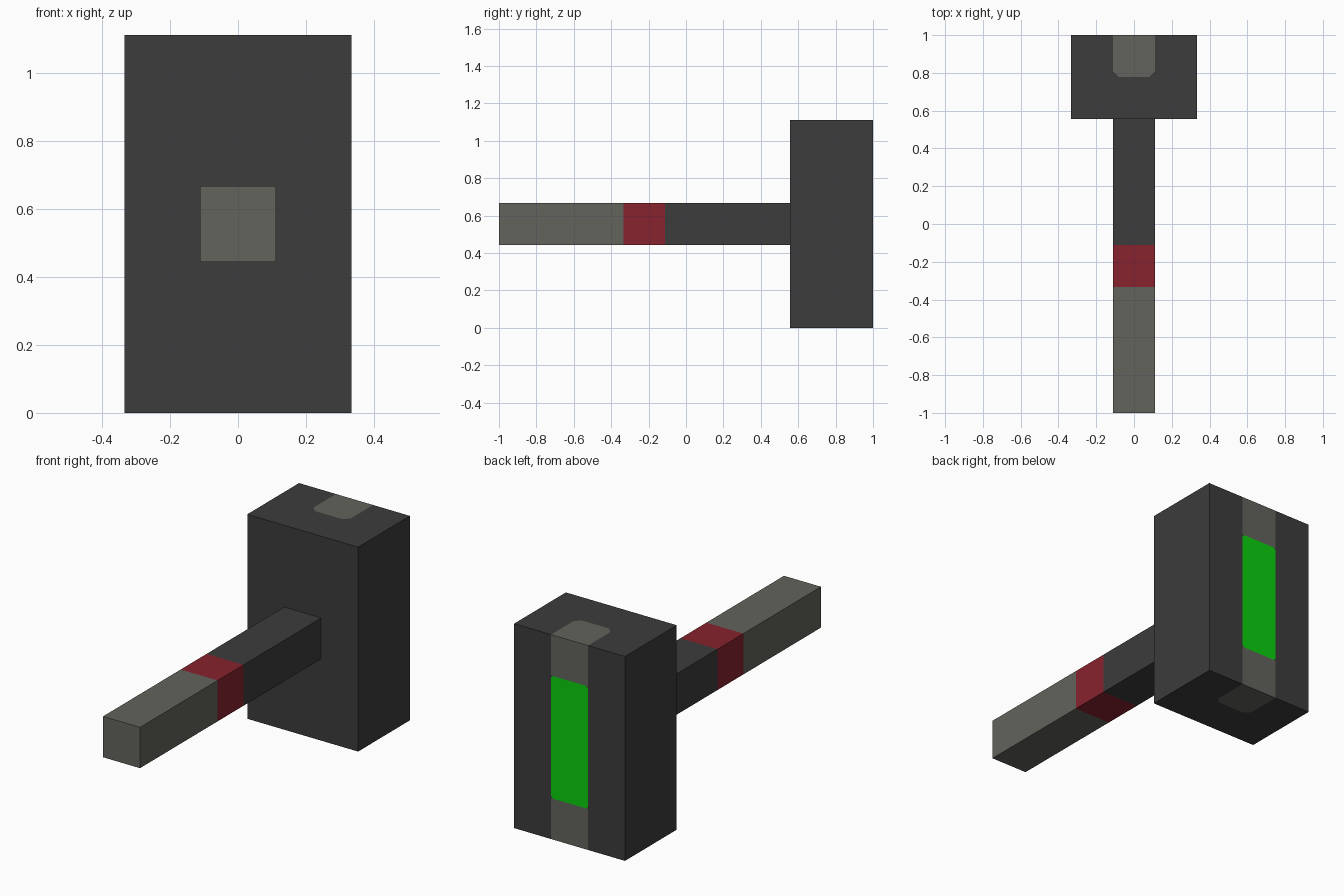
import bpy, bmesh
from mathutils import Vector

if "Cube" in bpy.data.objects:
    bpy.data.objects.remove(bpy.data.objects["Cube"])

U = 1 / 9          # model module
C = 0.03           # corner cut of the cap inlays
G = 0.012          # corner cut of the green panel


def material(name, srgb):
    lin = [((c / 255 + 0.055) / 1.055) ** 2.4 if c > 10 else c / 255 / 12.92 for c in srgb]
    m = bpy.data.materials.new(name)
    m.diffuse_color = (*lin, 1)
    m.use_nodes = True
    m.node_tree.nodes["Principled BSDF"].inputs["Base Color"].default_value = m.diffuse_color
    return m


MATS = [material("dark_iron", (60, 60, 60)), material("grey_stone", (99, 99, 93)),
        material("red_band", (135, 34, 46)), material("bright_green", (12, 207, 15))]
DARK, GREY, RED, GREEN = range(4)


def part(name, lo, hi, cuts, rule):
    """Box from lo to hi, sliced by (point, normal, face filter), coloured by rule."""
    lo, hi = Vector(lo), Vector(hi)
    bm = bmesh.new()
    bmesh.ops.create_cube(bm, size=1)
    for v in bm.verts:
        v.co = (lo + hi) / 2 + v.co * (hi - lo)
    for co, no, keep in cuts:
        bm.normal_update()
        faces = [f for f in bm.faces if keep(f)]
        edges = list({e for f in faces for e in f.edges})
        verts = list({v for f in faces for v in f.verts})
        bmesh.ops.bisect_plane(bm, geom=verts + edges + faces, plane_co=co, plane_no=no, dist=1e-5)
    bm.normal_update()
    for f in bm.faces:
        f.material_index = rule(f.calc_center_median(), f.normal)
    me = bpy.data.meshes.new(name)
    bm.to_mesh(me)
    bm.free()
    for m in MATS:
        me.materials.append(m)
    bpy.context.collection.objects.link(bpy.data.objects.new(name, me))


def every(f):
    return True


# Handle: grey grip, red band, dark shaft
part("handle", (-U, -1, 4 * U), (U, 5 * U, 6 * U),
     [((0, y, 0), (0, 1, 0), every) for y in (-3 * U, -U)],
     lambda c, n: GREY if c.y < -3 * U else RED if c.y < -U else DARK)


# Head: grey inlay wraps top, back and bottom, with a green panel on the back
def is_cap(f):
    c = f.calc_center_median()
    return abs(f.normal.z) > 0.9 and abs(c.x) < U and c.y > 7 * U


def is_panel(f):
    c = f.calc_center_median()
    return f.normal.y > 0.9 and abs(c.x) < U and 2 * U < c.z < 8 * U


def head_rule(c, n):
    x = abs(c.x)
    if x > U:
        return DARK
    if abs(n.z) > 0.9:
        return GREY if c.y > 7 * U and x - c.y < -6 * U - C else DARK
    if n.y > 0.9:
        h = abs(c.z - 5 * U)
        if h > 3 * U:
            return GREY
        return GREEN if x + h < 4 * U - G else DARK
    return DARK


cuts = [((x, 0, 0), (1, 0, 0), every) for x in (-U, U)]
cuts.append(((0, 7 * U, 0), (0, 1, 0), lambda f: abs(f.normal.z) > 0.9))
cuts += [((0, 0, z), (0, 0, 1), lambda f: f.normal.y > 0.9) for z in (2 * U, 8 * U)]
for s in (-1, 1):
    cuts.append(((s * (U - C), 7 * U, 0), (s, -1, 0), is_cap))
    for t in (-1, 1):
        cuts.append(((s * (U - G), 0, (5 + 3 * t) * U), (s, 0, t), is_panel))
part("hammer_head", (-3 * U, 5 * U, 0), (3 * U, 1, 10 * U), cuts, head_rule)
